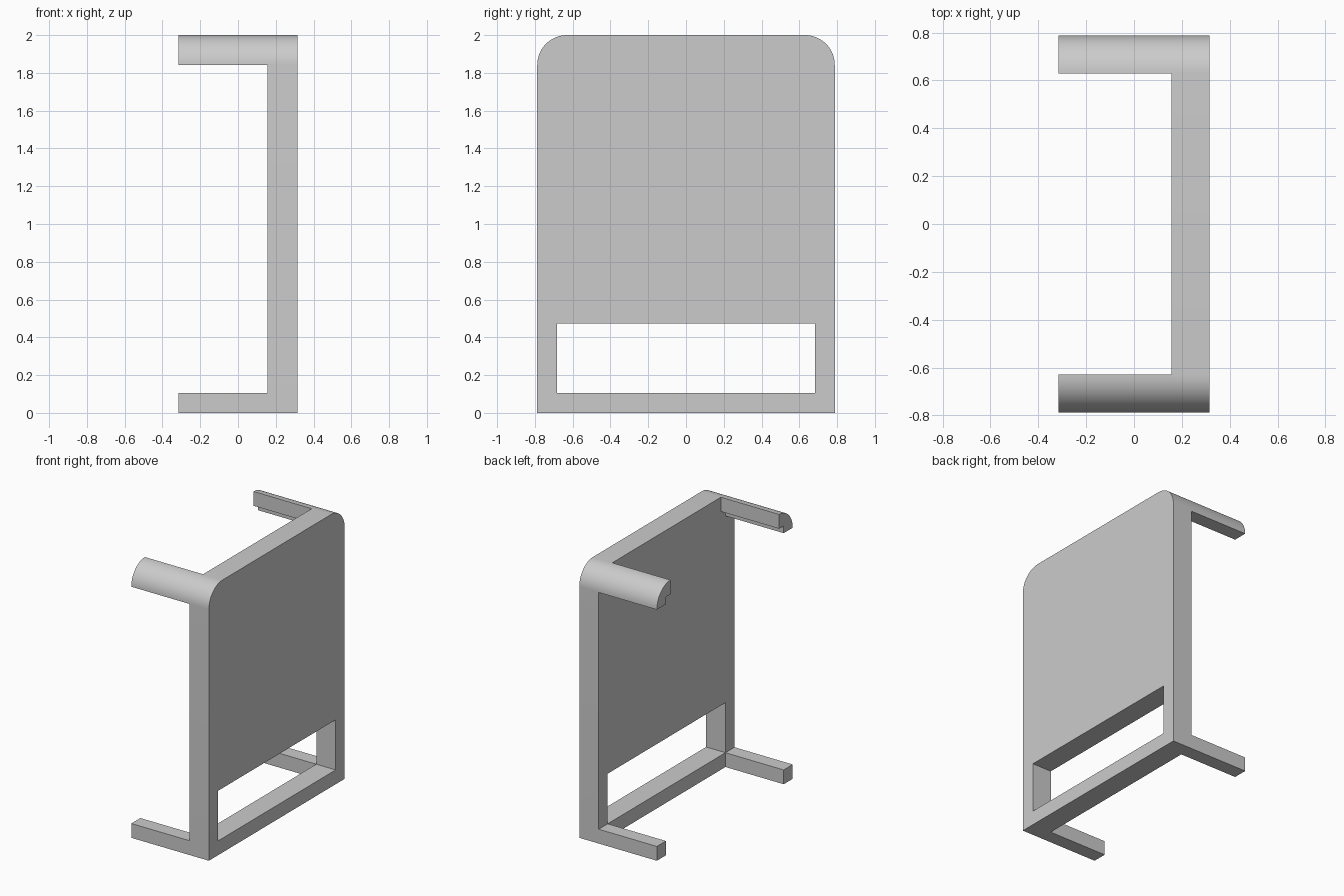
import bpy, bmesh, math

if "Cube" in bpy.data.objects:
    bpy.data.objects.remove(bpy.data.objects["Cube"])

U = 0.315                     # half depth, the base module of the piece
HALF_W, TOP = 2.5 * U, 2.0    # half width and height
BAR, R = U / 3, U / 2         # thin bar thickness, panel thickness / corner radius
X0, X1, X2 = -U, U / 2, U     # arm tip, panel back face, panel outer face


def extrude_profile(name, profile, xa, xb):
    """Extrude a (y, z) outline along x."""
    bm = bmesh.new()
    face = bm.faces.new([bm.verts.new((xa, y, z)) for y, z in profile])
    ext = bmesh.ops.extrude_face_region(bm, geom=[face], use_keep_orig=True)
    verts = [g for g in ext["geom"] if isinstance(g, bmesh.types.BMVert)]
    bmesh.ops.translate(bm, vec=(xb - xa, 0, 0), verts=verts)
    bmesh.ops.recalc_face_normals(bm, faces=bm.faces)
    mesh = bpy.data.meshes.new(name)
    bm.to_mesh(mesh)
    bm.free()
    obj = bpy.data.objects.new(name, mesh)
    bpy.context.collection.objects.link(obj)
    return obj


def finish(obj):
    """Apply modifiers and smooth the rounded faces."""
    bpy.ops.object.select_all(action='DESELECT')
    obj.select_set(True)
    bpy.context.view_layer.objects.active = obj
    for mod in list(obj.modifiers):
        bpy.ops.object.modifier_apply(modifier=mod.name)
    bpy.ops.object.shade_smooth_by_angle(angle=math.radians(30))


def corner_arc(n=16):
    """Rounded upper corner on the +y side, from the side up to the top."""
    return [(HALF_W - R + R * math.cos(math.pi / 2 * i / n),
             TOP - R + R * math.sin(math.pi / 2 * i / n)) for i in range(n + 1)]


arc = corner_arc()

# upright panel with rounded upper corners
outline = [(-HALF_W, 0), (HALF_W, 0)] + arc + [(-y, z) for y, z in reversed(arc)]
panel = extrude_profile("panel", outline, X1, X2)

# window opening near the bottom of the panel
w = HALF_W - BAR
window = extrude_profile("window_cutter",
                         [(-w, BAR), (w, BAR), (w, 1.5 * U), (-w, 1.5 * U)],
                         X1 - 0.1, X2 + 0.1)
window.hide_render = True
cut = panel.modifiers.new("window", 'BOOLEAN')
cut.operation, cut.solver, cut.object = 'DIFFERENCE', 'EXACT', window
finish(panel)
bpy.data.objects.remove(window)

# upper arms: rounded outside, stepped inside; lower arms: square bars
upper = arc + [(HALF_W - R, TOP - BAR), (w, TOP - BAR), (w, TOP - R)]
lower = [(w, 0), (HALF_W, 0), (HALF_W, BAR), (w, BAR)]
for name, profile in (("upper_arms", upper), ("lower_arms", lower)):
    arms = extrude_profile(name, profile, X0, X1)
    mirror = arms.modifiers.new("mirror", 'MIRROR')
    mirror.use_axis = (False, True, False)
    finish(arms)
